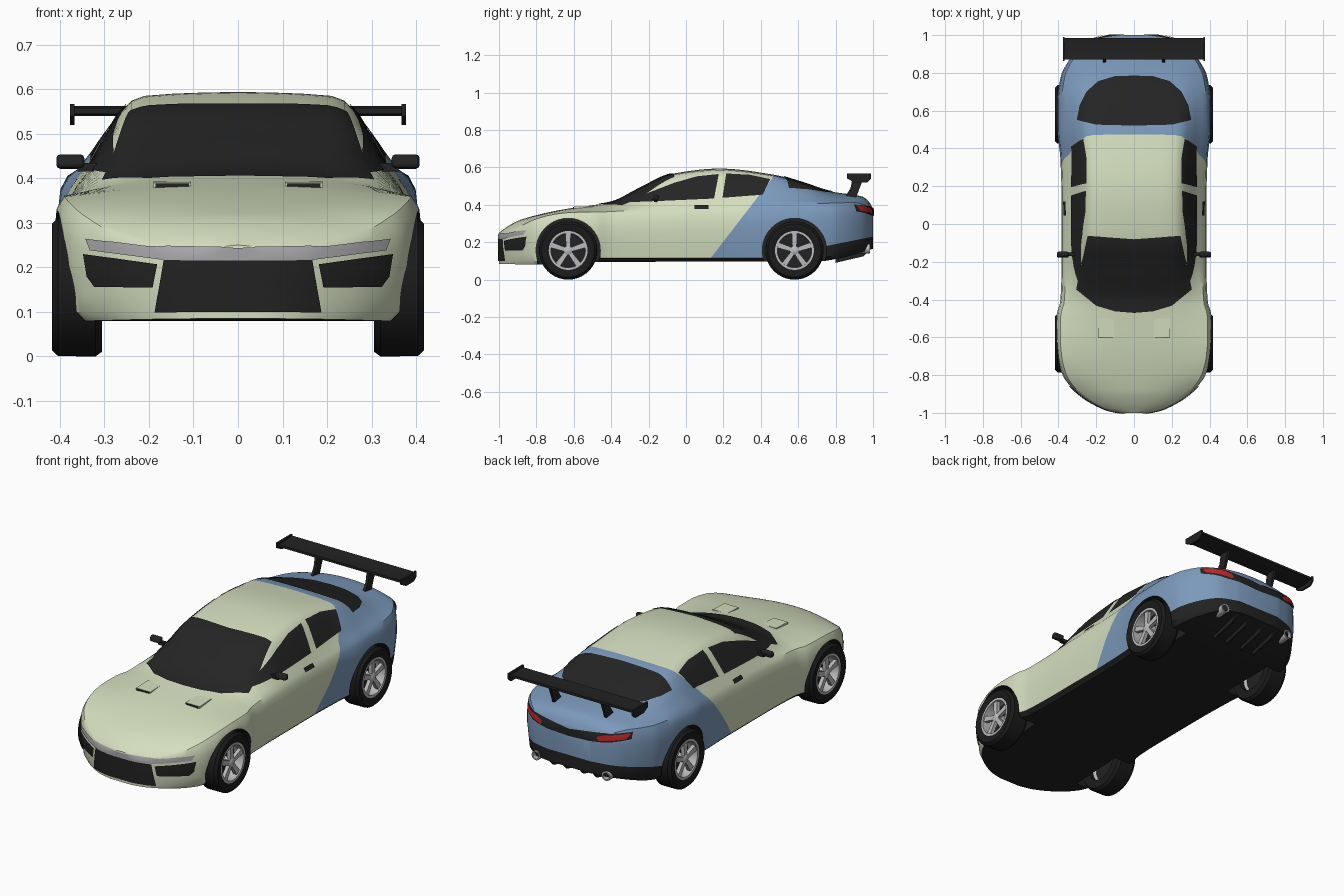
import bpy, bmesh, math
from mathutils import Vector
from mathutils.bvhtree import BVHTree

if "Cube" in bpy.data.objects:
    bpy.data.objects.remove(bpy.data.objects["Cube"])

def material(name, r, g, b):
    m = bpy.data.materials.new(name)
    m.diffuse_color = (r, g, b, 1)
    m.use_nodes = True
    m.node_tree.nodes["Principled BSDF"].inputs["Base Color"].default_value = m.diffuse_color
    return m

GREEN = material("pale_green_paint", .66, .73, .52)
BLUE = material("blue_paint", .20, .32, .50)
BLACK = material("black_trim", .016, .016, .016)
GLASS = material("dark_glass", .018, .018, .018)
TYRE = material("tyre_rubber", .011, .011, .011)
SILVER = material("silver_metal", .50, .50, .51)
LAMP = material("grey_lamp", .38, .37, .39)
RED = material("red_lamp", .50, .02, .02)
WHEELS = [(-.63, .156), (.58, .156)]

def finish(bm, name, *mats, normals=True, angle=35):
    if normals:
        bmesh.ops.recalc_face_normals(bm, faces=bm.faces[:])
    me = bpy.data.meshes.new(name)
    bm.to_mesh(me)
    bm.free()
    ob = bpy.data.objects.new(name, me)
    bpy.context.collection.objects.link(ob)
    for m in mats:
        me.materials.append(m)
    smooth(ob, angle)
    return ob

def smooth(ob, angle):
    bpy.ops.object.select_all(action='DESELECT')
    ob.select_set(True)
    bpy.context.view_layer.objects.active = ob
    bpy.ops.object.shade_smooth_by_angle(angle=math.radians(angle))

def curve(*p):
    """Monotone cubic through (y, value) pairs."""
    n = len(p)
    d = [(p[i+1][1]-p[i][1])/(p[i+1][0]-p[i][0]) for i in range(n-1)]
    m = [d[0]] + [2*a*b/(a+b) if a*b > 0 else 0 for a, b in zip(d, d[1:])] + [d[-1]]
    def f(y):
        y = min(max(y, p[0][0]), p[-1][0])
        i = max(k for k in range(n-1) if p[k][0] <= y)
        h = p[i+1][0]-p[i][0]
        t = (y-p[i][0])/h
        return ((2*t**3-3*t*t+1)*p[i][1] + (t**3-2*t*t+t)*h*m[i]
                + (3*t*t-2*t**3)*p[i+1][1] + (t**3-t*t)*h*m[i+1])
    return f

def prism(name, pts, x0, x1, mat, mirror=False):
    """Side-view (y, z) outline extruded across x."""
    bm = bmesh.new()
    for s in ((1, -1) if mirror else (1,)):
        a = [bm.verts.new((s*x0, y, z)) for y, z in pts]
        b = [bm.verts.new((s*x1, y, z)) for y, z in pts]
        bm.faces.new(a)
        bm.faces.new(b)
        for i in range(len(pts)):
            j = (i+1) % len(pts)
            bm.faces.new((a[i], a[j], b[j], b[i]))
    return finish(bm, name, mat)

def rect(y0, y1, z0, z1):
    return [(y0, z0), (y1, z0), (y1, z1), (y0, z1)]

def lathe(name, prof, place, mat, n=40, closed=True):
    """Revolve (radius, depth) profile; place maps (u, v, depth) to space."""
    bm = bmesh.new()
    rings = [[bm.verts.new(place(r*math.cos(2*math.pi*k/n), r*math.sin(2*math.pi*k/n), d))
              for k in range(n)] for r, d in prof]
    pairs = list(zip(rings, rings[1:])) + ([(rings[-1], rings[0])] if closed else [])
    for a, b in pairs:
        for k in range(n):
            bm.faces.new((a[k], a[(k+1) % n], b[(k+1) % n], b[k]))
    if not closed:
        bm.faces.new(rings[0])
        bm.faces.new(rings[-1])
    return finish(bm, name, mat)

# Body shell: width, bottom, shoulder, centreline and cabin-shape curves along y
W = curve((-1, .07), (-.985, .14), (-.95, .22), (-.9, .295), (-.85, .345), (-.8, .378), (-.7, .405),
          (-.6, .413), (-.48, .41), (-.41, .39), (-.2, .383), (.1, .383), (.35, .39), (.5, .405),
          (.65, .405), (.78, .388), (.85, .355), (.92, .30), (.97, .235), (1, .13))
B = curve((-1, .085), (-.8, .08), (-.45, .095), (.7, .097), (.8, .11), (1, .165))
E = curve((-1, .232), (-.9, .278), (-.8, .325), (-.7, .35), (-.6, .36), (-.45, .362), (-.3, .37),
          (0, .383), (.3, .39), (.6, .405), (.75, .408), (.9, .412), (.97, .395), (1, .36))
T = curve((-1, .25), (-.95, .287), (-.885, .32), (-.67, .373), (-.47, .402), (-.4, .414), (-.25, .487),
          (-.075, .566), (.18, .594), (.475, .56), (.62, .52), (.77, .472), (.94, .445), (.975, .42), (1, .38))
G = curve((-.47, 0), (-.05, 1), (.5, 1), (.85, 0))
CABIN = [(.944, .12), (.84, .45), (.736, .76), (.66, .905), (.58, .958), (.4, .982), (.2, .995), (0, 1)]

def section(y):
    w, b, e, t, g = W(y), B(y), E(y), T(y), G(y)
    h = e-b
    half = [(0, b), (.5*w, b), (.9*w, b), (.955*w, b+.02), (.97*w, b+.06), (w, b+.5*h),
            (w, b+.72*h), (.985*w, e-.1*h), (.945*w, e)]
    half += [(.945*w*u, e+(t-e)*(g*c+(1-g)*(1-u**2.2))) for u, c in CABIN]
    return half + [(-x, z) for x, z in half[-2:0:-1]]

bm = bmesh.new()
N = 84
rings = []
for i in range(N+1):
    y = -.75*math.cos(math.pi*i/N) + .25*(2*i/N-1)
    rings.append([bm.verts.new((x, y, z)) for x, z in section(y)])
for a, b in zip(rings, rings[1:]):
    for k in range(len(a)):
        j = (k+1) % len(a)
        bm.faces.new((a[k], a[j], b[j], b[k]))
bm.faces.new(rings[0])
bm.faces.new(rings[-1])
bmesh.ops.recalc_face_normals(bm, faces=bm.faces[:])
# Paint split and diffuser edge are cut into the shell
SPLIT, SPLIT_N = Vector((0, .117, .096)), Vector((0, .464, -.358))
DIFF, DIFF_N = Vector((0, .8, .19)), Vector((0, -.2, 1))
for co, no in ((SPLIT, SPLIT_N), (DIFF, DIFF_N)):
    bmesh.ops.bisect_plane(bm, geom=bm.verts[:]+bm.edges[:]+bm.faces[:], plane_co=co, plane_no=no)
skin = BVHTree.FromBMesh(bm)
body = finish(bm, "car_body", GREEN, BLUE, BLACK)

# Wheel wells
for wy, wz in WHEELS:
    for s in (1, -1):
        cut = lathe("wheel_well_cutter", [(.172, .27), (.172, .6)],
                    lambda u, v, d: (s*d, wy+u, wz+v), BLACK, closed=False)
        cut.hide_render = True
        mod = body.modifiers.new("well", 'BOOLEAN')
        mod.operation, mod.solver, mod.object = 'DIFFERENCE', 'EXACT', cut
        bpy.context.view_layer.objects.active = body
        bpy.ops.object.modifier_apply(modifier=mod.name)
        bpy.data.objects.remove(cut)
for f in body.data.polygons:
    c = f.center
    well = any(math.hypot(c.y-y, c.z-z) < .1725 for y, z in WHEELS)
    floor = f.normal.z < -.7 and c.z < .2
    diffuser = c.y > .74 and (c-DIFF).dot(DIFF_N) < 0
    f.material_index = 2 if well or floor or diffuser else int((c-SPLIT).dot(SPLIT_N) > 0)
smooth(body, 35)

def plate(name, poly, axis, sign, mat, mirror=False, lift=.004):
    """Thin panel: 2D outline diced and projected onto the body skin."""
    bm = bmesh.new()
    axes = [k for k in range(3) if k != axis]
    vs = []
    for p in poly:
        co = Vector((0, 0, 0))
        co[axis], co[axes[0]], co[axes[1]] = 2*sign, p[0], p[1]
        vs.append(bm.verts.new(co))
    bmesh.ops.triangulate(bm, faces=[bm.faces.new(vs)])
    for n, k in enumerate(axes):
        lo, hi = min(p[n] for p in poly), max(p[n] for p in poly)
        for q in range(math.ceil(lo/.02), math.floor(hi/.02)+1):
            co, no = Vector((0, 0, 0)), Vector((0, 0, 0))
            co[k], no[k] = q*.02+.001, 1
            bmesh.ops.bisect_plane(bm, geom=bm.verts[:]+bm.edges[:]+bm.faces[:], plane_co=co, plane_no=no)
    ray = Vector((0, 0, 0))
    ray[axis] = -sign
    for v in bm.verts:
        hit, no = skin.ray_cast(v.co, ray)[:2]
        if hit is None:
            v.co[axis] = sign*.9
            hit, no = skin.find_nearest(v.co)[:2]
        v.co = hit + no*lift
    bm.normal_update()
    bmesh.ops.reverse_faces(bm, faces=[f for f in bm.faces if f.normal.dot(ray) > 0])
    if mirror:
        new = bmesh.ops.duplicate(bm, geom=bm.verts[:]+bm.edges[:]+bm.faces[:])["geom"]
        for g in new:
            if isinstance(g, bmesh.types.BMVert):
                g.co.x *= -1
        bmesh.ops.reverse_faces(bm, faces=[g for g in new if isinstance(g, bmesh.types.BMFace)])
    return finish(bm, name, mat, normals=False)

def sym(half):
    return half + [(-x, y) for x, y in reversed(half) if x > 0]

# Windows
plate("windshield", sym([(0, -.47), (.1, -.462), (.2, -.432), (.305, -.345), (.243, -.062), (0, -.08)]), 2, 1, GLASS)
plate("rear_window", sym([(0, .52), (.2, .525), (.3, .55), (.285, .63), (.25, .70), (.19, .755),
                          (.1, .782), (0, .785)]), 2, 1, GLASS)
plate("front_side_window", [(-.32, .41), (.15, .432), (.175, .562), (.06, .55), (-.06, .517), (-.2, .462)],
      0, 1, GLASS, True)
plate("rear_side_window", [(.195, .436), (.41, .452), (.45, .535), (.34, .558), (.215, .565)], 0, 1, GLASS, True)
# Front lamps, grille and intakes
plate("front_lamp_strip", sym([(0, .216), (.16, .216), (.33, .238), (.34, .264), (.2, .247), (0, .244)]), 1, -1, LAMP)
plate("centre_grille", sym([(0, .10), (.185, .10), (.165, .216), (0, .216)]), 1, -1, BLACK, lift=.005)
plate("side_intake", [(.18, .207), (.345, .23), (.337, .18), (.32, .157), (.19, .155)], 1, -1, BLACK, True)
# Rear lamp band
plate("rear_lamp_panel", sym([(0, .335), (.2, .345), (.31, .365), (.31, .4), (.2, .392), (0, .375)]), 1, 1, BLACK)
plate("tail_lamp", [(.17, .35), (.29, .368), (.305, .394), (.2, .385), (.16, .37)], 1, 1, RED, True, .008)
plate("door_handle", rect(.045, .12, .375, .393), 0, 1, BLACK, True, .008)

# Hood scoops
prism("hood_scoop", [(-.6, .37), (-.6, .39), (-.5, .394), (-.5, .37)], .105, .19, GREEN, True)
prism("hood_scoop_opening", rect(-.603, -.6, .376, .388), .11, .185, BLACK, True)

# Door mirrors
mirror = prism("door_mirror", [(-.182, .425), (-.15, .42), (-.145, .452), (-.17, .455)], .345, .408, BLACK, True)
bev = mirror.modifiers.new("round", 'BEVEL')
bev.width, bev.segments = .009, 2
prism("mirror_stalk", rect(-.17, -.152, .415, .435), .31, .36, BLACK, True)

# Rear wing
prism("wing_blade", [(.87, .545), (.93, .54), (.985, .55), (.985, .562), (.93, .555), (.87, .558)], -.37, .37, BLACK)
prism("wing_end_plate", [(.862, .54), (.9, .52), (.97, .52), (.99, .54), (.99, .567), (.862, .567)],
      .367, .377, BLACK, True)
prism("wing_strut", [(.85, .44), (.91, .44), (.925, .48), (.95, .545), (.89, .545), (.88, .49)], .148, .163, BLACK, True)

# Diffuser fins and exhausts
for x in (.05, .13):
    prism("diffuser_fin", [(.8, .115), (.8, .09), (.95, .125), (.99, .17), (.95, .2)], x-.006, x+.006, BLACK, True)
for s in (1, -1):
    at = lambda u, v, d: (s*.21+u, d, .165+v)
    lathe("exhaust_tip", [(.025, .88), (.025, .985), (.018, .985), (.018, .88)], at, SILVER, 20)
    lathe("exhaust_inside", [(.018, .95), (.018, .952)], at, BLACK, 20, False)

# Wheels: tyre, rim ring, backing disc, hub and five spokes
for wy, wz in WHEELS:
    for s in (1, -1):
        at = lambda u, v, d: (s*d, wy+u, wz+v)
        lathe("tyre", [(.1, .41), (.12, .418), (.142, .418), (.155, .404), (.156, .32), (.145, .305), (.1, .305)], at, TYRE)
        lathe("rim_ring", [(.104, .412), (.104, .33), (.09, .35), (.092, .412)], at, SILVER)
        lathe("brake_backing", [(.1, .35), (.1, .356)], at, BLACK, 40, False)
        lathe("wheel_hub", [(.024, .355), (.024, .404), (.014, .41)], at, SILVER, 20, False)
        for k in range(5):
            a = math.pi/2 + k*math.tau/5
            c, n = math.cos(a), math.sin(a)
            pts = [(wy+r*c-o*n, wz+r*n+o*c) for r, o in ((.01, -.011), (.096, -.015), (.096, .015), (.01, .011))]
            prism("wheel_spoke", pts, s*.385, s*.405, SILVER)
